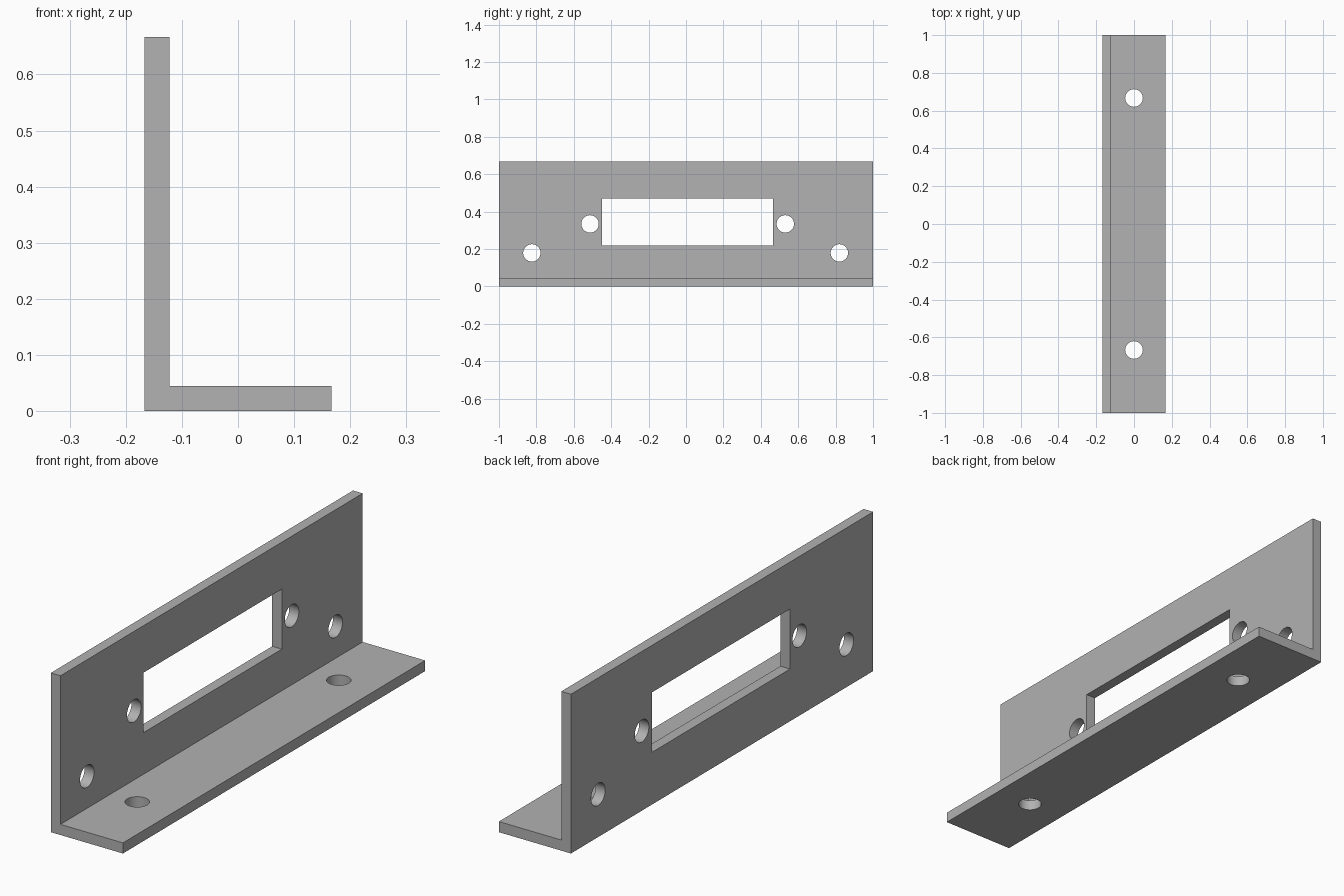
import bpy
import bmesh
import math

default = bpy.data.objects.get("Cube")
if default:
    bpy.data.objects.remove(default, do_unlink=True)

HALF_W, HEIGHT, THICK = 0.167, 0.667, 0.0445
HOLE_R = 0.0465

grey = bpy.data.materials.new("plain grey")
grey.use_nodes = True
colour = (0.445, 0.445, 0.445, 1)
grey.diffuse_color = colour
grey.node_tree.nodes["Principled BSDF"].inputs["Base Color"].default_value = colour

# L-shaped angle: profile extruded along y
inner = THICK - HALF_W
profile = [(-HALF_W, 0), (HALF_W, 0), (HALF_W, THICK),
           (inner, THICK), (inner, HEIGHT), (-HALF_W, HEIGHT)]
bm = bmesh.new()
face = bm.faces.new([bm.verts.new((x, -1, z)) for x, z in profile])
ext = bmesh.ops.extrude_face_region(bm, geom=[face])
bmesh.ops.translate(bm, vec=(0, 2, 0),
                    verts=[v for v in ext["geom"] if isinstance(v, bmesh.types.BMVert)])
bmesh.ops.recalc_face_normals(bm, faces=bm.faces)
mesh = bpy.data.meshes.new("angle_bracket")
bm.to_mesh(mesh)
bm.free()
mesh.materials.append(grey)
bracket = bpy.data.objects.new("angle_bracket", mesh)
bpy.context.collection.objects.link(bracket)


def cut(cutter):
    """Subtract a cutter from the bracket, then discard it."""
    cutter.hide_render = True
    cutter.data.materials.append(grey)
    bpy.ops.object.select_all(action='DESELECT')
    bracket.select_set(True)
    bpy.context.view_layer.objects.active = bracket
    mod = bracket.modifiers.new("cutout", 'BOOLEAN')
    mod.operation = 'DIFFERENCE'
    mod.solver = 'EXACT'
    mod.object = cutter
    bpy.ops.object.modifier_apply(modifier=mod.name)
    bpy.data.objects.remove(cutter, do_unlink=True)


def drill(location, rotation=(0, 0, 0)):
    bpy.ops.mesh.primitive_cylinder_add(vertices=48, radius=HOLE_R, depth=0.15,
                                        location=location, rotation=rotation)
    cut(bpy.context.object)


# Rectangular window in the upright plate
wall_x = THICK / 2 - HALF_W
y0, y1, z0, z1 = -0.449, 0.465, 0.219, 0.47
bpy.ops.mesh.primitive_cube_add(size=1, location=(wall_x, (y0 + y1) / 2, (z0 + z1) / 2))
window = bpy.context.object
window.scale = (0.15, y1 - y0, z1 - z0)
cut(window)

# Holes through the upright plate
for y, z in [(-0.513, 0.334), (0.531, 0.334), (-0.824, 0.179), (0.82, 0.179)]:
    drill((wall_x, y, z), (0, math.pi / 2, 0))

# Mounting holes through the foot
for side in (-1, 1):
    drill((0, side * 0.667, THICK / 2))

bpy.ops.object.select_all(action='DESELECT')
bracket.select_set(True)
bpy.context.view_layer.objects.active = bracket
bpy.ops.object.shade_smooth_by_angle(angle=math.radians(30))
